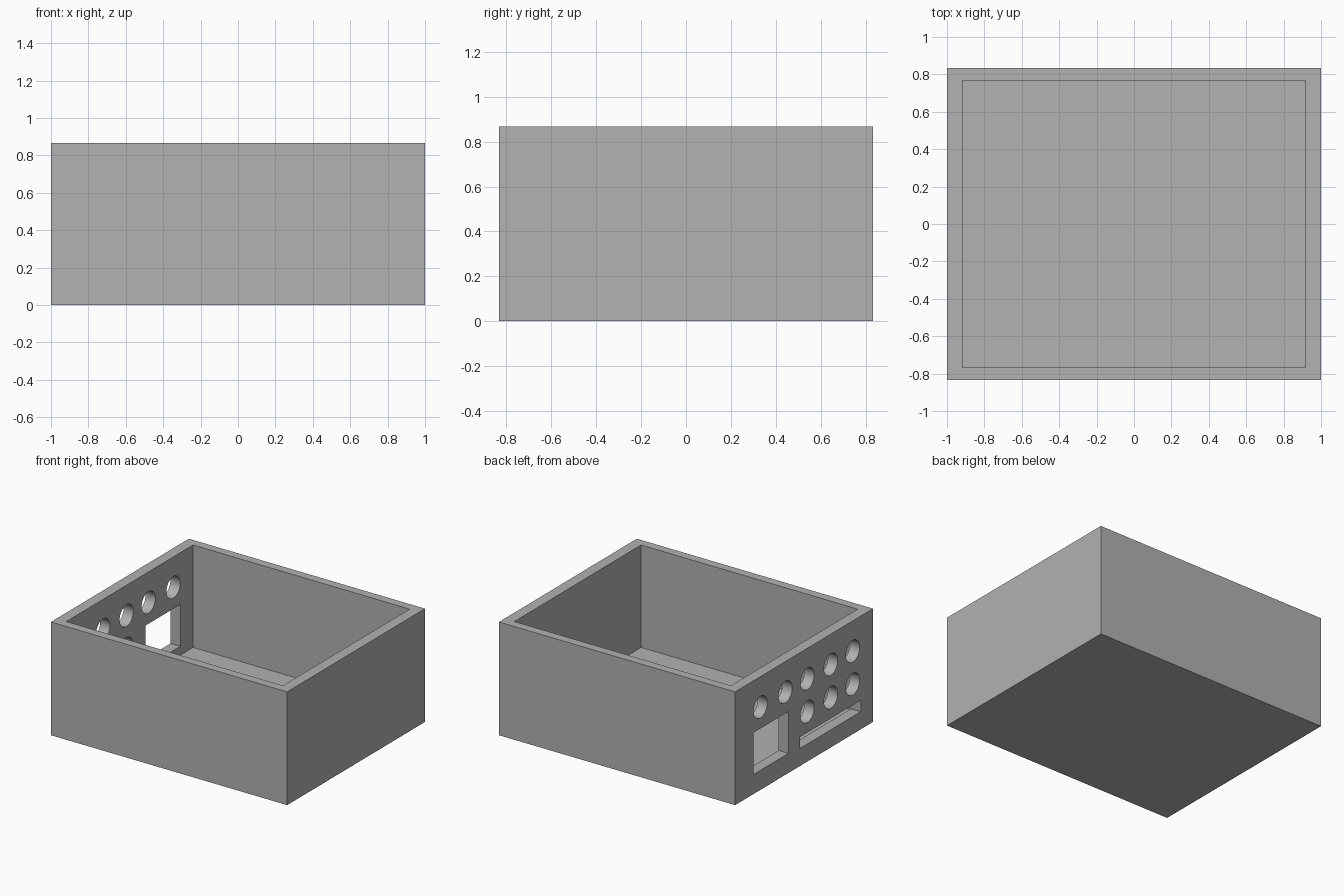
import bpy
import math

if "Cube" in bpy.data.objects:
    bpy.data.objects.remove(bpy.data.objects["Cube"], do_unlink=True)

LENGTH, DEPTH, HEIGHT = 2.0, 1.667, 0.867
WALL_X, WALL_Y, FLOOR = 0.083, 0.067, 0.083
PANEL_X = -LENGTH / 2 + WALL_X / 2      # middle of the wall with the openings

grey = bpy.data.materials.new("mid grey")
grey.use_nodes = True
grey.diffuse_color = (0.445, 0.445, 0.445, 1)
grey.node_tree.nodes["Principled BSDF"].inputs["Base Color"].default_value = grey.diffuse_color


def block(name, low, high):
    """Box spanning two opposite corners."""
    centre = [(a + b) / 2 for a, b in zip(low, high)]
    bpy.ops.mesh.primitive_cube_add(size=1, location=centre)
    ob = bpy.context.object
    ob.name = name
    ob.scale = [b - a for a, b in zip(low, high)]
    bpy.ops.object.transform_apply(location=True, rotation=False, scale=True)
    ob.data.materials.append(grey)
    return ob


def round_cutter(y, z, radius=0.083):
    bpy.ops.mesh.primitive_cylinder_add(vertices=48, radius=radius, depth=WALL_X * 2,
                                        location=(PANEL_X, y, z),
                                        rotation=(0, math.pi / 2, 0))
    ob = bpy.context.object
    ob.name = "round_hole_cutter"
    ob.data.materials.append(grey)
    return ob


def panel_cutter(name, y0, y1, z0, z1):
    return block(name, (PANEL_X - WALL_X, y0, z0), (PANEL_X + WALL_X, y1, z1))


# Solid body of the open enclosure
body = block("enclosure_box", (-LENGTH / 2, -DEPTH / 2, 0), (LENGTH / 2, DEPTH / 2, HEIGHT))

# Cavity, open at the top
inner_x, inner_y = LENGTH / 2 - WALL_X, DEPTH / 2 - WALL_Y
cutters = [block("cavity_cutter", (-inner_x, -inner_y, FLOOR), (inner_x, inner_y, HEIGHT + 0.2))]

# Rectangular window and long slot in the side panel
cutters.append(panel_cutter("window_cutter", 0.19, 0.613, 0.15, 0.47))
cutters.append(panel_cutter("slot_cutter", -0.685, 0.05, 0.135, 0.222))

# Round holes: five above, three below
columns = [0.528, 0.227, -0.039, -0.323, -0.589]
cutters += [round_cutter(y, 0.634) for y in columns]
cutters += [round_cutter(y, 0.382) for y in columns[2:]]

# Cut every opening and discard the cutters
for cutter in cutters:
    cutter.hide_render = True
    bpy.ops.object.select_all(action="DESELECT")
    body.select_set(True)
    bpy.context.view_layer.objects.active = body
    cut = body.modifiers.new("opening", "BOOLEAN")
    cut.operation = "DIFFERENCE"
    cut.solver = "EXACT"
    cut.object = cutter
    bpy.ops.object.modifier_apply(modifier=cut.name)
    bpy.data.objects.remove(cutter, do_unlink=True)

# Smooth hole walls, crisp box edges
body.select_set(True)
bpy.context.view_layer.objects.active = body
bpy.ops.object.shade_smooth_by_angle(angle=math.radians(30))
